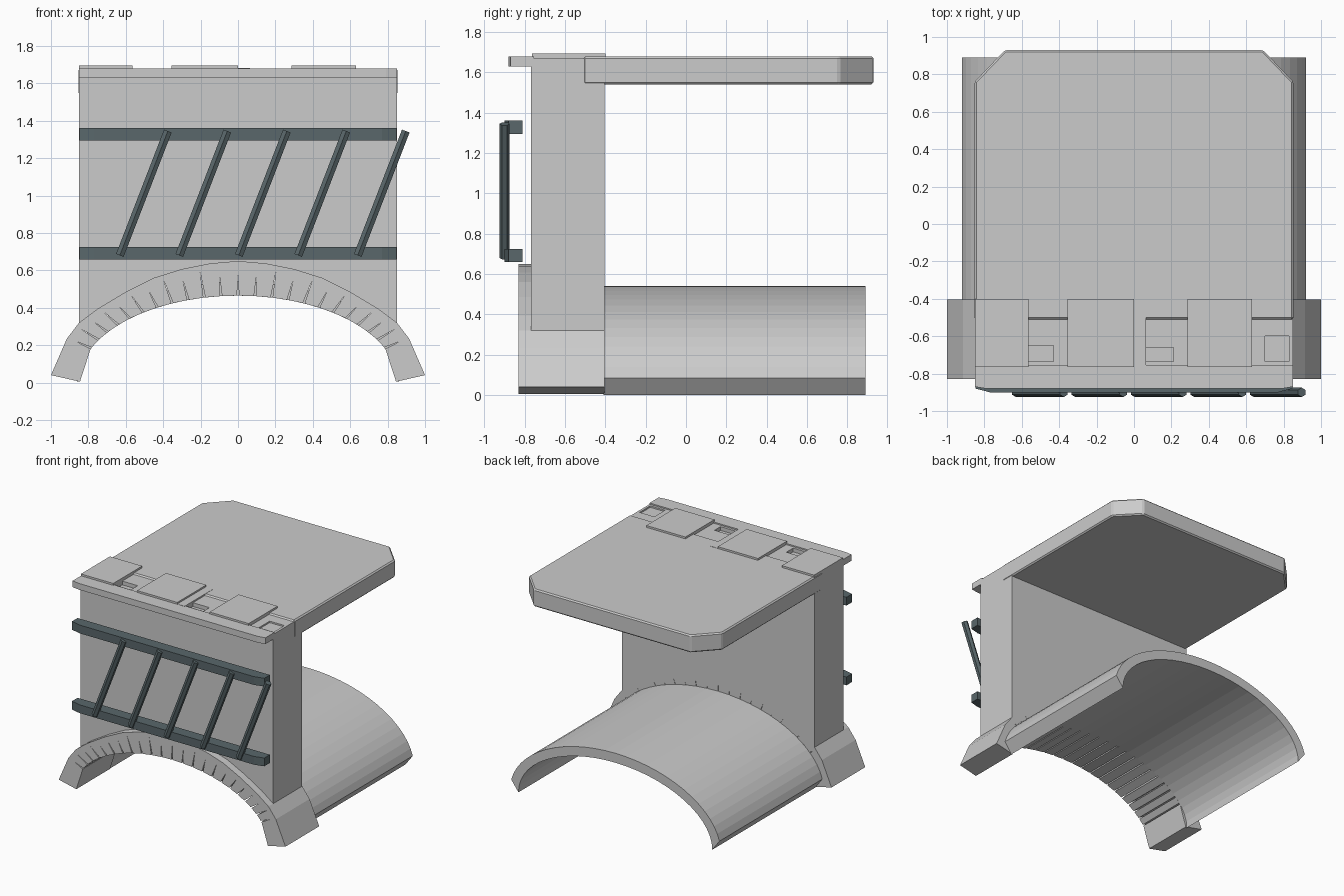
import bpy, bmesh, math
from mathutils import Vector

if "Cube" in bpy.data.objects:
    bpy.data.objects.remove(bpy.data.objects["Cube"])

slate = bpy.data.materials.new("dark_metal")
slate.diffuse_color = (0.10, 0.135, 0.145, 1)
slate.use_nodes = True
slate.node_tree.nodes["Principled BSDF"].inputs["Base Color"].default_value = slate.diffuse_color


def prism(name, pts, a, b, axis='Y', mat=None, bevel=0):
    """Extrude a 2D outline from a to b: axis Y uses (x, z), axis Z uses (x, y)."""
    bm = bmesh.new()
    put = (lambda p, d: (p[0], d, p[1])) if axis == 'Y' else (lambda p, d: (p[0], p[1], d))
    lo = [bm.verts.new(put(p, a)) for p in pts]
    hi = [bm.verts.new(put(p, b)) for p in pts]
    n = len(pts)
    caps = [bm.faces.new(lo), bm.faces.new(hi)]
    for i in range(n):
        j = (i + 1) % n
        bm.faces.new((lo[i], lo[j], hi[j], hi[i]))
    bmesh.ops.recalc_face_normals(bm, faces=bm.faces)
    if bevel:
        bmesh.ops.bevel(bm, geom=bm.edges[:], offset=bevel, segments=1, affect='EDGES')
    else:
        bmesh.ops.triangulate(bm, faces=caps)
    me = bpy.data.meshes.new(name)
    bm.to_mesh(me)
    bm.free()
    ob = bpy.data.objects.new(name, me)
    bpy.context.collection.objects.link(ob)
    if mat:
        me.materials.append(mat)
    return ob


def box(name, x0, x1, y0, y1, z0, z1):
    return prism(name, [(x0, y0), (x1, y0), (x1, y1), (x0, y1)], z0, z1, 'Z')


def ell(a, b, t):
    return (a * math.cos(t), b * math.sin(t))


# barrel vault behind the wall
N = 28
t0 = 0.158
outer = [ell(0.93, 0.54, t0 + (math.pi - 2 * t0) * i / N) for i in range(N + 1)]
inner = [ell(0.855, 0.465, math.pi * i / N) for i in range(N + 1)]
prism("vault", outer + inner[::-1], -0.41, 0.89)

# front arch ring, outline notched at every stone joint
half = [(0.915, 0.235), (0.85, 0.32), (0.75, 0.395), (0.6, 0.485), (0.45, 0.56),
        (0.3, 0.607), (0.15, 0.637)]
back = half + [(0, 0.65)] + [(-x, z) for x, z in half[::-1]]


def outer_at(x):
    for (xa, za), (xb, zb) in zip(back, back[1:]):
        if xb <= x <= xa:
            return za + (zb - za) * (x - xa) / (xb - xa)
    return 0.235


ring = [(0.845, 0.005), (1.0, 0.04)] + back + [(-1.0, 0.04), (-0.845, 0.005)]
J = 23
ta = math.acos(0.785 / 0.855)
for i in range(J):
    t = math.pi - ta - (math.pi - 2 * ta) * i / (J - 1)
    mid = Vector(ell(0.855, 0.465, t))
    ox = mid.x * 1.16
    tip = mid.lerp(Vector((ox, outer_at(ox))), 0.8 if i % 2 else 0.65)
    w = 0.005 / math.hypot(0.855 * math.sin(t), 0.465 * math.cos(t))
    ring += [ell(0.855, 0.465, t + w), tuple(tip), ell(0.855, 0.465, t - w)]
prism("arch_stones", ring, -0.83, -0.405)

# wall standing on the arch
low = [(x, z - 0.015) for x, z in back[1:-1]]
wall = prism("wall", low + [(-0.85, 1.67), (0.85, 1.67)], -0.77, -0.405)

# pockets sunk in the wall top between the merlons
for k, (x0, x1, y1, d) in enumerate([(-0.565, -0.43, -0.65, 0.03),
                                     (0.065, 0.21, -0.66, 0.03),
                                     (0.70, 0.83, -0.60, 0.012)]):
    cut = box(f"pocket_cutter_{k}", x0, x1, -0.735, y1, 1.67 - d, 1.8)
    cut.hide_render = True
    cut.hide_viewport = True
    m = wall.modifiers.new("pocket", 'BOOLEAN')
    m.operation = 'DIFFERENCE'
    m.solver = 'EXACT'
    m.object = cut

# platform slab with clipped back corners
prism("platform", [(-0.853, -0.51), (0.853, -0.51), (0.853, 0.76), (0.69, 0.93),
                   (-0.69, 0.93), (-0.853, 0.76)], 1.54, 1.68, 'Z', bevel=0.01)

# front cornice and low merlons
prism("cornice", [(-0.85, -0.87), (-0.79, -0.88), (0.79, -0.88), (0.85, -0.87),
                  (0.85, -0.755), (-0.85, -0.755)], 1.63, 1.68, 'Z')
for k, (x0, x1) in enumerate([(-0.85, -0.565), (-0.355, 0.0), (0.285, 0.63)]):
    box(f"merlon_{k}", x0, x1, -0.765, -0.40, 1.64, 1.695)
box("top_ledge", 0.0, 0.065, -0.765, -0.40, 1.64, 1.682)

# horizontal rails
for name, z in (("lower_rail", 0.692), ("upper_rail", 1.328)):
    prism(name, [(-0.848, -0.88), (-0.77, -0.9), (0.77, -0.9), (0.848, -0.88),
                 (0.848, -0.81), (-0.848, -0.81)], z - 0.033, z + 0.033, 'Z', slate)

# slanted bars
for i in range(5):
    x = -0.632 + 0.318 * i
    a, b = Vector((x, -0.9, 0.68)), Vector((x + 0.257, -0.9, 1.345))
    bpy.ops.mesh.primitive_cylinder_add(vertices=6, radius=0.025, depth=(b - a).length,
                                        location=(a + b) / 2)
    bar = bpy.context.object
    bar.name = f"slanted_bar_{i}"
    bar.rotation_euler = (0, math.atan2(b.x - a.x, b.z - a.z), 0)
    bar.data.materials.append(slate)
